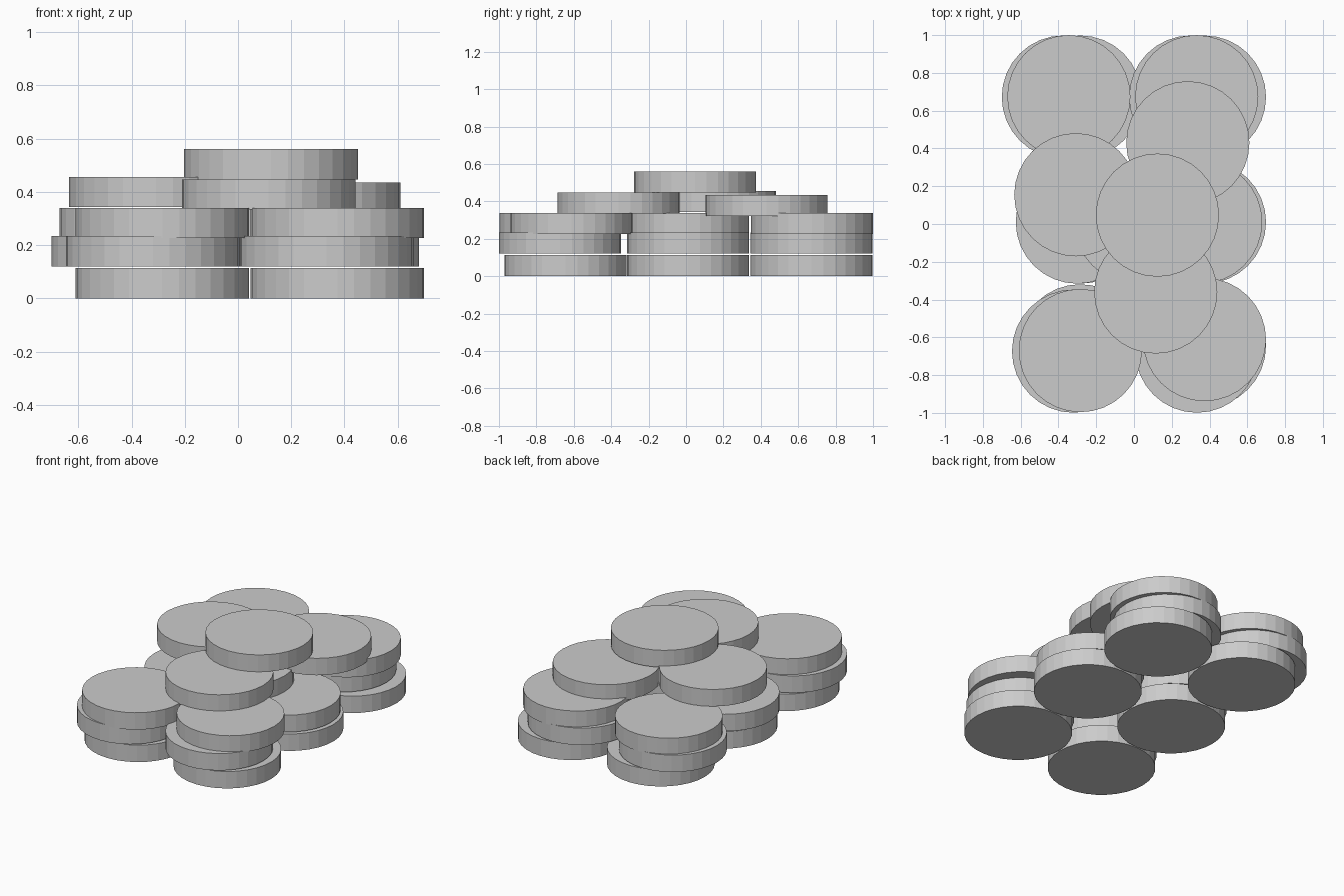
import bpy, bmesh
from mathutils import Matrix

if "Cube" in bpy.data.objects:
    bpy.data.objects.remove(bpy.data.objects["Cube"])

RADIUS, THICK, SIDES = 0.326, 0.113, 32

def disc(name, x, y, z):
    """One flat-faced disc resting at height z."""
    bm = bmesh.new()
    bmesh.ops.create_cone(bm, cap_ends=True, segments=SIDES, radius1=RADIUS,
                          radius2=RADIUS, depth=THICK,
                          matrix=Matrix.Translation((x, y, z + THICK / 2)))
    mesh = bpy.data.meshes.new(name)
    bm.to_mesh(mesh)
    bm.free()
    bpy.context.collection.objects.link(bpy.data.objects.new(name, mesh))

# Bottom layer: regular 2 x 3 grid
for row, y in (("front", -0.645), ("middle", 0.01), ("back", 0.672)):
    for side, x in (("left", -0.285), ("right", 0.373)):
        disc(f"base_disc_{row}_{side}", x, y, 0)

# Loosely stacked upper layers: (x, y, z)
layers = {
    "second_disc": [(-0.374, 0.672, 0.12), (0.30, 0.672, 0.12),
                    (-0.30, 0.01, 0.12), (0.353, 0.01, 0.12),
                    (-0.32, -0.673, 0.12), (0.333, -0.673, 0.12)],
    "third_disc": [(-0.345, 0.674, 0.226), (0.332, 0.674, 0.226),
                   (0.01, 0.01, 0.226),
                   (-0.284, -0.67, 0.226), (0.373, -0.612, 0.226)],
    "fourth_disc": [(-0.308, 0.155, 0.343), (0.285, 0.43, 0.321),
                    (0.115, -0.36, 0.334)],
    "top_disc": [(0.124, 0.047, 0.447)],
}
for name, spots in layers.items():
    for i, (x, y, z) in enumerate(spots, 1):
        disc(f"{name}_{i}", x, y, z)
